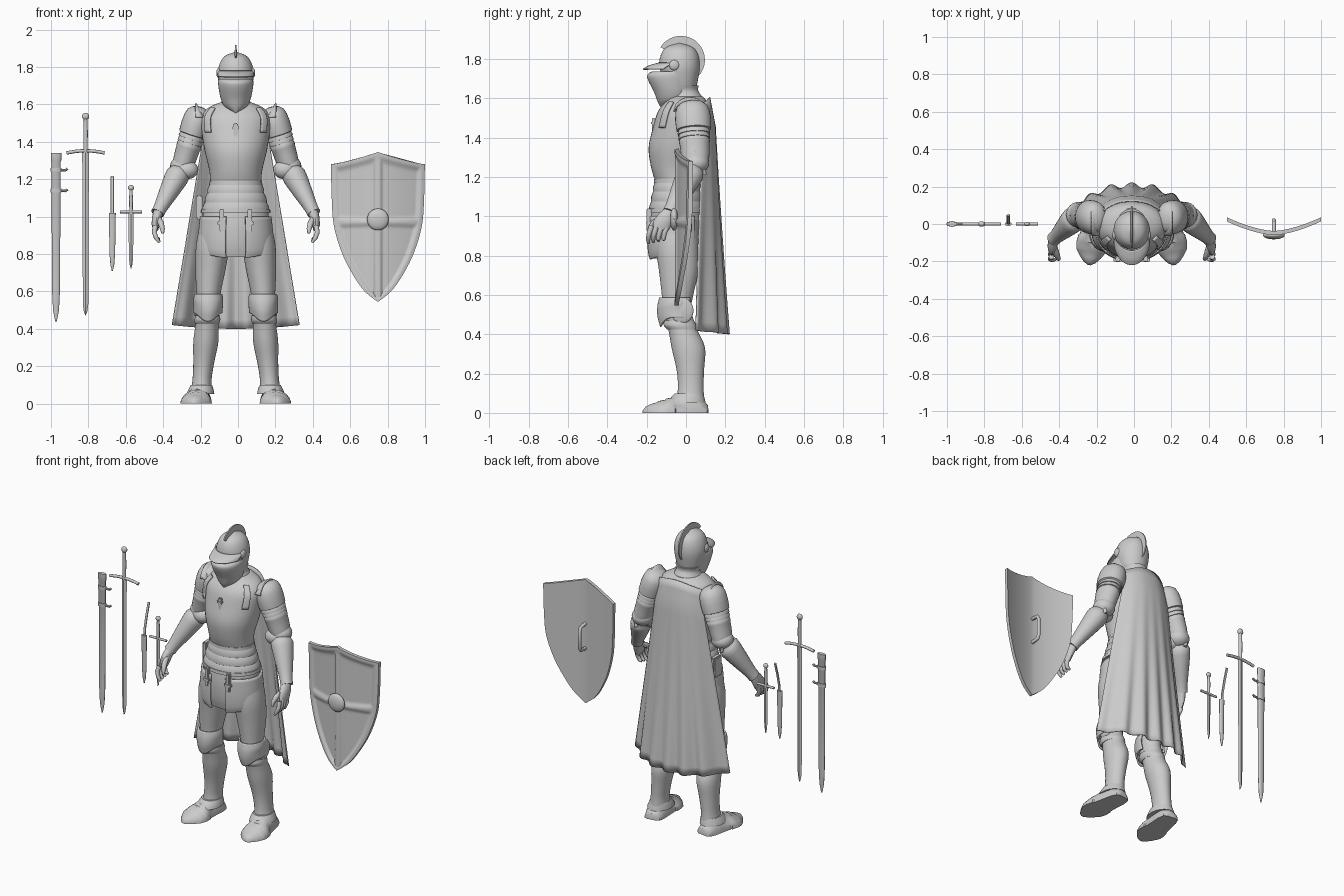
import bpy, bmesh
from math import sin, cos, pi, radians
from mathutils import Vector, Matrix

cube = bpy.data.objects.get("Cube")
if cube:
    bpy.data.objects.remove(cube)

steel = bpy.data.materials.new("plain grey steel")
steel.use_nodes = True
GREY = (0.6, 0.6, 0.6, 1)
steel.diffuse_color = GREY
steel.node_tree.nodes["Principled BSDF"].inputs["Base Color"].default_value = GREY

CX = -0.012  # the knight's own centre line
made = []


def finish(name, bm, origin, mirror=False, thick=0):
    bmesh.ops.remove_doubles(bm, verts=bm.verts, dist=0.0002)
    bmesh.ops.recalc_face_normals(bm, faces=bm.faces)
    mesh = bpy.data.meshes.new(name)
    bm.to_mesh(mesh)
    bm.free()
    mesh.materials.append(steel)
    ob = bpy.data.objects.new(name, mesh)
    ob.location.x = origin
    bpy.context.collection.objects.link(ob)
    if thick:
        mod = ob.modifiers.new("Thickness", 'SOLIDIFY')
        mod.thickness = thick
        mod.offset = 0
    if mirror:
        ob.modifiers.new("Mirror", 'MIRROR')
    made.append(ob)


def skin(name, rings, origin=CX, closed=True, **kw):
    """Join rows of points into a surface, capping closed rows."""
    bm = bmesh.new()
    rows = [[bm.verts.new(p) for p in ring] for ring in rings]
    n = len(rows[0])
    for a, b in zip(rows, rows[1:]):
        for i in range(n if closed else n - 1):
            j = (i + 1) % n
            bm.faces.new((a[i], a[j], b[j], b[i]))
    if closed:
        bm.faces.new(rows[0][::-1])
        bm.faces.new(rows[-1])
    finish(name, bm, origin, **kw)


def smooth_rows(rows, steps):
    """Catmull-Rom interpolation between tuples."""
    out = []
    for i in range(len(rows) - 1):
        quad = [rows[max(i - 1, 0)], rows[i], rows[i + 1], rows[min(i + 2, len(rows) - 1)]]
        for k in range(steps):
            t = k / steps
            out.append(tuple(0.5 * (2 * b + (c - a) * t + (2 * a - 5 * b + 4 * c - d) * t * t
                       + (3 * b - a - 3 * c + d) * t ** 3) for a, b, c, d in zip(*quad)))
    return out + [rows[-1]]


def hoops(name, rows, steps=4, arc=None, grow=0, seg=40, point=0, **kw):
    """Level oval sections: x, y, z, half width, half depth; point drops the front edge."""
    a0, a1 = [radians(a) for a in (arc or (0, 360))]
    angles = [a0 + (a1 - a0) * i / seg for i in range(seg + 1 if arc else seg)]
    levels = smooth_rows(rows, steps)
    rings = [[(x + max(rx + grow, 0) * cos(a), y + max(ry + grow, 0) * sin(a),
               z - point * k / len(levels) * max(0, -sin(a)) ** 4) for a in angles]
             for k, (x, y, z, rx, ry) in enumerate(levels)]
    skin(name, rings, closed=not arc, **kw)


def tube(name, path, radii, seg=16, ref=(0, 1, 0), floor=False, **kw):
    """Oval sections across a path."""
    pts = [Vector(p) for p in path]
    rings = []
    for i, p in enumerate(pts):
        t = (pts[min(i + 1, len(pts) - 1)] - pts[max(i - 1, 0)]).normalized()
        u = Vector(ref).cross(t).normalized()
        v = t.cross(u)
        r = radii[i] if isinstance(radii, list) else radii
        ru, rv = r if isinstance(r, tuple) else (r, r)
        ring = [p + u * ru * cos(2 * pi * k / seg) + v * rv * sin(2 * pi * k / seg) for k in range(seg)]
        if floor:
            ring = [Vector((q.x, q.y, max(q.z, 0))) for q in ring]
        rings.append(ring)
    skin(name, rings, **kw)


def ball(name, centre, size, origin=CX, **kw):
    bm = bmesh.new()
    bmesh.ops.create_uvsphere(bm, u_segments=24, v_segments=14, radius=1,
                              matrix=Matrix.Translation(centre) @ Matrix.Diagonal((*size, 1)))
    finish(name, bm, origin, **kw)


def box(name, centre, size, **kw):
    bm = bmesh.new()
    bmesh.ops.create_cube(bm, size=1, matrix=Matrix.Translation(centre) @ Matrix.Diagonal((*size, 1)))
    bmesh.ops.bevel(bm, geom=bm.edges[:], offset=min(size) * 0.2, segments=2, affect='EDGES')
    finish(name, bm, CX, **kw)


# Helmet, face guard, brim and crest
hoops("helmet", [(0, -.015, 1.63, .066, .062), (0, -.025, 1.69, .085, .085), (0, -.033, 1.76, .097, .103),
                 (0, -.033, 1.82, .085, .095), (0, -.033, 1.86, .056, .066), (0, -.033, 1.882, 0, 0)])
hoops("face_guard", [(0, -.085, 1.555, .012, .045), (0, -.07, 1.585, .058, .075), (0, -.07, 1.63, .08, .092),
                     (0, -.08, 1.69, .092, .112), (0, -.08, 1.72, .094, .116), (0, -.07, 1.737, .09, .1)])
hoops("brim", [(0, -.035, 1.778, .096, .106), (0, -.06, 1.763, .097, .13), (0, -.08, 1.747, .096, .138)],
      arc=(195, 345), thick=.006)
ball("visor_pivot", (.092, -.06, 1.768), (.012, .026, .026), mirror=True)
arc = [radians(148 - 215 * i / 28) for i in range(29)]
skin("crest", [[(s * .008, -.026 + r * cos(a), 1.795 + r * sin(a))
                for s, r in ((1, .05), (.5, .122), (-.5, .122), (-1, .05))] for a in arc])
hoops("neck_guard", [(0, -.01, 1.665, .078, .075), (0, -.01, 1.64, .07, .072), (0, -.005, 1.61, .08, .085),
                     (0, 0, 1.58, .108, .1), (0, 0, 1.56, .12, .11)])

# Breastplate, straps and ornament
chest = [(0, -.045, 1.18, .136, .112), (0, -.05, 1.25, .142, .128), (0, -.04, 1.35, .166, .15),
         (0, -.025, 1.45, .182, .143), (0, -.012, 1.53, .185, .132), (0, 0, 1.58, .15, .108),
         (0, 0, 1.61, .085, .085)]
hoops("breastplate", chest)
hoops("shoulder_strap", chest[3:6], grow=.01, arc=(-46, -33), seg=6, mirror=True, thick=.012)
box("chest_clasp", (0, -.164, 1.45), (.022, .02, .1))
box("clasp_bar", (0, -.166, 1.475), (.034, .022, .018))

# Belt and overlapping waist plates
hoops("waist_belt", [(0, -.045, 1.17, .142, .119), (0, -.045, 1.19, .141, .118)], steps=1)
lames = []
for i in range(3):
    z, g = 1.175 - i * .05, i * .014
    lames += [(0, -.045, z, .138 + g, .113 + g * .7), (0, -.045, z - .025, .15 + g, .122 + g * .7),
              (0, -.045, z - .049, .152 + g, .123 + g * .7)]
hoops("waist_plates", lames, steps=2)
hoops("hip_skirt", [(0, -.045, 1.05, .17, .13), (0, -.045, .95, .182, .14), (0, -.045, .85, .182, .135),
                    (0, -.045, .785, .172, .12)])
hoops("hip_belt", [(0, -.045, 1.02, .186, .148), (0, -.045, 1.04, .184, .146)], steps=1)
hoops("thigh_plate", [(0, -.045, 1.0, .185, .148), (0, -.045, .9, .195, .152), (0, -.045, .83, .194, .148),
                      (0, -.045, .8, .187, .138)], arc=(-74, 35), point=.025, mirror=True, thick=.012)
box("plate_strap", (.075, -.188, .98), (.026, .024, .12), mirror=True)
box("strap_buckle", (.075, -.192, .965), (.044, .024, .022), mirror=True)
box("hip_pouch", (-.195, -.01, 1.05), (.035, .08, .13))

# Legs
hoops("leg", [(.10, -.04, .98, .085, .1), (.122, -.045, .85, .09, .108), (.135, -.037, .72, .081, .1),
              (.145, -.043, .60, .066, .08), (.148, -.045, .52, .06, .072), (.154, -.015, .42, .062, .074),
              (.16, .012, .33, .067, .085), (.171, .022, .22, .056, .07), (.18, .024, .13, .051, .065),
              (.184, .022, .06, .058, .072)], mirror=True)
hoops("knee_plate", [(.146, -.047, .585, .07, .085), (.147, -.05, .555, .075, .091), (.147, -.05, .52, .073, .09),
                     (.149, -.042, .485, .073, .085)], arc=(-190, 50), point=.05, mirror=True, thick=.01)
ball("knee_cap", (.148, -.095, .535), (.05, .045, .05), mirror=True)
ball("knee_wing", (.212, -.02, .52), (.012, .058, .065), mirror=True)
hoops("greave_top", [(.15, -.035, .47, .066, .076), (.152, -.03, .445, .069, .083), (.154, -.02, .425, .064, .077)],
      mirror=True)
hoops("ankle_plate", [(.184, .015, .095, .055, .07), (.186, .008, .075, .063, .082), (.188, .004, .055, .07, .092)],
      steps=2, mirror=True, thick=.008)
foot = [(.11, .04, .03), (.10, .05, .05), (.06, .085, .062), (0, .095, .066), (-.06, .085, .072), (-.065, .079, .079),
        (-.1, .073, .084), (-.105, .067, .085), (-.14, .06, .08), (-.145, .055, .078), (-.18, .044, .055),
        (-.205, .032, .032), (-.22, .012, .008)]
tube("armoured_shoe", [(.185 + (.1 - y) * .13, y, 0) for y, h, w in foot], [(w, h) for y, h, w in foot],
     seg=28, ref=(0, 0, 1), floor=True, mirror=True)

# Arms: broad shoulder shell over narrow lames, elbow guard, flared cuff
S, E, W = Vector((.185, .03, 1.585)), Vector((.285, .05, 1.27)), Vector((.412, -.075, 1.03))
steps = [(0, .02), (.03, .05), (.09, .071), (.18, .08), (.3, .083), (.42, .081), (.46, .08), (.465, .074)]
for i in range(3):
    t = .47 + i * .07
    steps += [(t, .071 - i * .002), (t + .035, .075 - i * .002), (t + .068, .075 - i * .002)]
steps += [(.7, .069), (.85, .066), (1, .06)]
tube("layered_shoulder", [S.lerp(E, t) for t, r in steps], [(r * .93, r * 1.1) for t, r in steps],
     seg=28, mirror=True)
angles = [pi * i / 12 for i in range(13)]
fin = [[(.175 + .04 * h, .02 + .08 * cos(a), 1.53 + (.015 + .06 * h) * sin(a)) for h in (0, .5, 1)] for a in angles]
skin("shoulder_fin", fin, closed=False, mirror=True, thick=.008)
ball("elbow_guard", E, (.066, .068, .055), mirror=True)
ball("elbow_wing", (.262, .02, 1.25), (.062, .05, .05), mirror=True)
tube("elbow_fin", [(.305, .05, 1.21), (.32, .048, 1.28), (.328, .045, 1.335)],
     [(.014, .055), (.012, .045), (.002, .004)], mirror=True)
cuff = [(.1, .05), (.17, .06), (.2, .064), (.3, .063), (.55, .053), (.8, .042), (.95, .036), (1.05, .036)]
tube("forearm_cuff", [E.lerp(W, t) for t, r in cuff], [(r, r * 1.08) for t, r in cuff], seg=24, mirror=True)

# Hands
tube("palm", [W, (.422, -.1, .995), (.428, -.122, .96), (.428, -.132, .935)],
     [(.027, .03), (.026, .042), (.022, .047), (.015, .04)], mirror=True)
for i in range(4):
    y = -.175 + i * .026
    tube("finger", [(.43, y, .95), (.436, y - .012, .915), (.425, y - .018, .885), (.408, y - .016, .862 + .006 * i)],
         [.014, .013, .012, .007], seg=10, mirror=True)
tube("thumb", [(.415, -.12, .99), (.4, -.165, .965), (.392, -.185, .935), (.39, -.19, .91)],
     [.017, .016, .013, .007], seg=10, mirror=True)

# Cape, smooth on the back with folds appearing towards the hem
cape = []
for j in range(25):
    v = j / 24
    row = []
    for i in range(61):
        u = i / 30 - 1
        y = .12 + .02 * min(1, v * 8) + .065 * v - (.05 + .12 * v) * abs(u) ** 2.5 + .015 * v * v * cos(u * 6 * pi)
        row.append((u * (.15 + .19 * v), y, 1.605 - .04 * u * u + v * (-1.205 + .06 * u * u)))
    cape.append(row)
skin("cape", cape, closed=False, thick=.006)

# Shield with raised rim and cross
SX = .748


def ramp(d, width, soft):
    """Height of a soft-edged band."""
    return max(0, min(1, (width - d) / soft))


edge = smooth_rows([(.545, .002), (.60, .07), (.68, .128), (.8, .19), (.95, .235), (1.1, .247), (1.28, .251)], 14)
rows = []
for z0, half in edge:
    front, back = [], []
    for i in range(81):
        u = i / 40 - 1
        x = u * half
        z = z0 + ((z0 - .545) / .735) ** 2 * .065 * (1 - abs(u)) ** 1.3
        y = -.045 + .072 * abs(x / .25) ** 1.6
        rim = ramp(min((1 - abs(u)) * half, 1.28 - z0), .042, .022)
        cross = max(ramp(abs(x), .026, .014), ramp(abs(z - .97), .02 + .05 * abs(x), .016))
        front.append((x, y - .014 * max(rim, .8 * cross), z))
        back.append((x, y + .008, z))
    rows.append(front + back[::-1])
skin("shield", rows, origin=SX)
ball("shield_boss", (0, -.06, .985), (.058, .022, .058), origin=SX)
tube("shield_handle", [(0, -.04, .9), (0, .01, .905), (0, .02, .925), (0, .02, 1.035), (0, .01, 1.055),
                       (0, -.04, 1.06)], .011, seg=10, ref=(1, 0, 0), origin=SX)


# Weapons beside the figure
def blade(name, x, top, tip, w, t):
    levels = [(top, 1), (tip + .06, .8), (tip + .025, .55), (tip, .02)]
    skin(name, [[(w * s, 0, z), (0, t, z), (-w * s, 0, z), (0, -t, z)] for z, s in levels], origin=x)


def hilt(name, x, guard, span, drop, top, r):
    path = [(span * (i / 6 - 1), 0, guard - drop * (i / 6 - 1) ** 2) for i in range(13)]
    tube(name + "_guard", path, r * .75, seg=10, origin=x)
    tube(name + "_grip", [(0, 0, guard - .01), (0, 0, (guard + top) / 2), (0, 0, top - r)],
         [r * .9, r, r * .75], seg=12, origin=x)
    ball(name + "_pommel", (0, 0, top - r * 1.6), (r * 1.6, r * 1.2, r * 1.6), origin=x)


blade("sword_blade", -.815, 1.35, .47, .018, .006)
hilt("sword", -.815, 1.352, .102, .012, 1.555, .012)
blade("dagger_blade", -.572, 1.03, .72, .014, .005)
hilt("dagger", -.572, 1.025, .06, 0, 1.17, .01)
tube("sword_sheath", [(0, 0, z) for z in (1.34, 1.3, 1.295, .6, .5, .44)],
     [(.028, .013), (.028, .013), (.025, .011), (.021, .01), (.016, .008), (.004, .003)], origin=-.973)
for z in (1.25, 1.14):
    tube("sheath_band", [(0, 0, z - .01), (0, 0, z + .01)], (.03, .015), origin=-.973)
    tube("sheath_hook", [(.02, 0, z), (.05, 0, z - .003), (.062, 0, z + .006)], .007, seg=8, origin=-.973)
tube("dagger_sheath", [(0, 0, z) for z in (1.02, 1.0, .8, .74, .71)],
     [(.019, .011), (.018, .01), (.015, .008), (.01, .006), (.003, .003)], origin=-.672)
tube("sheath_strap", [(0, 0, .98), (0, .006, 1.06), (0, .025, 1.14), (0, .048, 1.215)], (.005, .009),
     seg=8, ref=(1, 0, 0), origin=-.672)

# Smooth shading with crisp plate edges
bpy.ops.object.select_all(action='DESELECT')
for ob in made:
    ob.select_set(True)
bpy.context.view_layer.objects.active = made[0]
bpy.ops.object.shade_smooth_by_angle(angle=radians(38))
